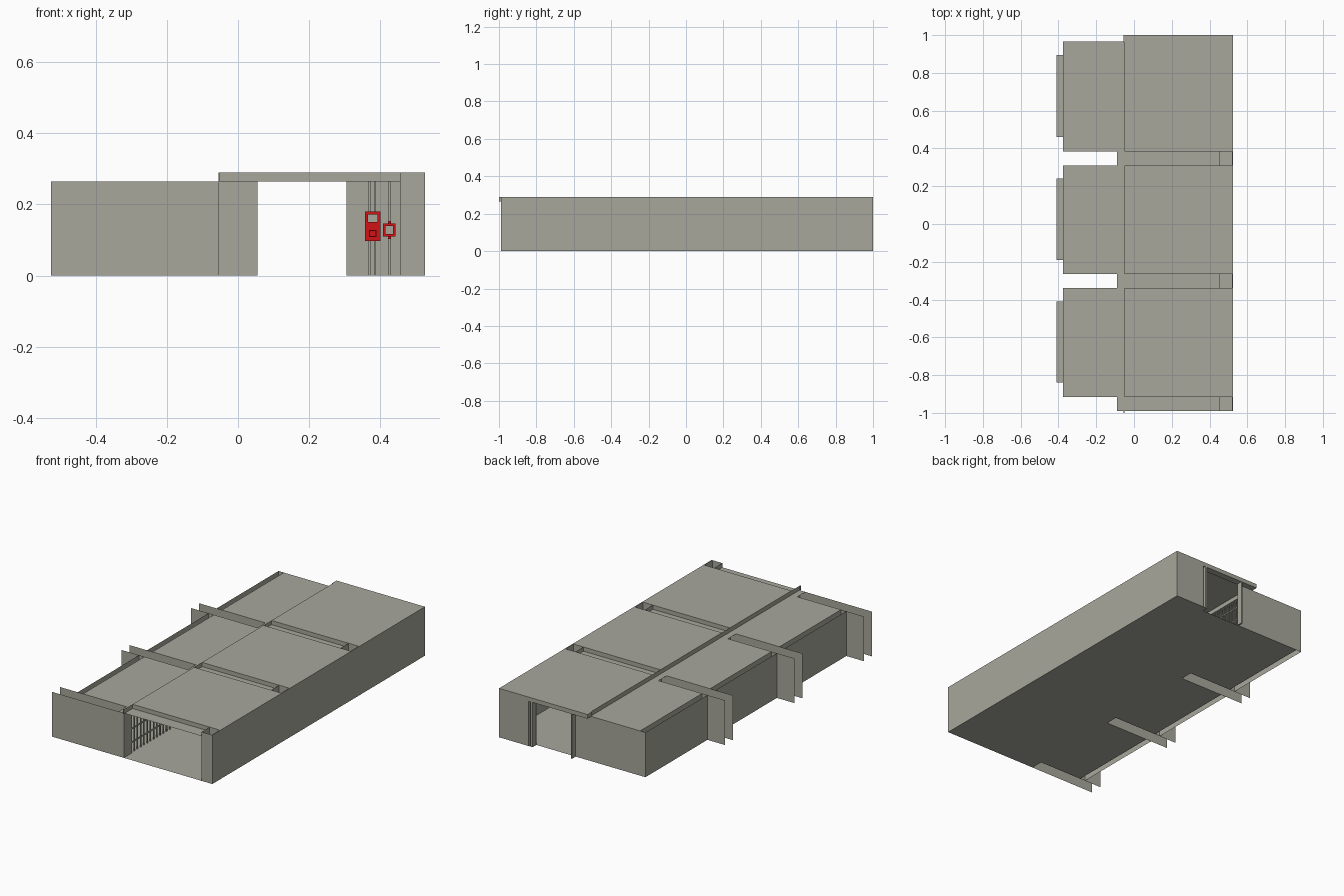
import bpy, bmesh, math

if "Cube" in bpy.data.objects:
    bpy.data.objects.remove(bpy.data.objects["Cube"])


def material(name, rgb):
    m = bpy.data.materials.new(name)
    m.diffuse_color = (*rgb, 1)
    m.use_nodes = True
    m.node_tree.nodes["Principled BSDF"].inputs["Base Color"].default_value = m.diffuse_color
    return m


GREY = material("warm grey", (0.39, 0.39, 0.335))
RED = material("signal red", (0.64, 0.006, 0.008))

# Heights, wall lines and bay rhythm
LOW, TOP = 0.265, 0.29
OUT, INN, HALL, RIGHT = -0.41, -0.375, -0.055, 0.525
GAPS = [(-0.99, -0.915), (-0.34, -0.265), (0.31, 0.385)]
BAYS = [(-0.915, -0.34), (-0.265, 0.31), (0.385, 0.965)]


def build(name, parts, mat=GREY):
    """Each part is (x0,x1,y0,y1,z0,z1); an axis with no extent gives a single sheet."""
    bm = bmesh.new()
    for p in parts:
        lo, hi = p[0::2], p[1::2]
        flat = [a for a in range(3) if abs(hi[a] - lo[a]) < 1e-6]
        if flat:
            a, b = [k for k in range(3) if k != flat[0]]
            verts = []
            for s, t in ((0, 0), (1, 0), (1, 1), (0, 1)):
                c = list(lo)
                c[a] = hi[a] if s else lo[a]
                c[b] = hi[b] if t else lo[b]
                verts.append(bm.verts.new(c))
            bm.faces.new(verts)
        else:
            vs = bmesh.ops.create_cube(bm, size=1)["verts"]
            for v in vs:
                for k in range(3):
                    v.co[k] = hi[k] if v.co[k] > 0 else lo[k]
    me = bpy.data.meshes.new(name)
    bm.to_mesh(me)
    bm.free()
    me.materials.append(mat)
    ob = bpy.data.objects.new(name, me)
    bpy.context.collection.objects.link(ob)
    return ob


# Floor, notched between the cells
build("floor", [(-0.09, RIGHT, -0.99, 0.965, 0, 0), (0.305, RIGHT, 0.965, 1, 0, 0)]
      + [(INN, -0.09, a, b, 0, 0) for a, b in BAYS])

# Long right wall, with the front closing strip
build("right_wall", [(0.52, RIGHT, -0.99, 1, 0, TOP)])

# Partition sheets running out past the cells
build("cell_partitions", [(-0.525, HALL, y, y, 0, LOW) for g in GAPS for y in g])

# Short hall walls between neighbouring cells
build("hall_piers", [(HALL, HALL, a, b, 0, LOW) for a, b in GAPS])

# Outer cell walls, and inner skin with a window recess
build("outer_walls", [(OUT, OUT, a, b, 0, LOW) for a, b in BAYS])
recess = []
W0, W1 = 0.07, 0.21
for a, b in BAYS:
    c, d = a + 0.075, b - 0.07
    recess += [(INN, INN, a, c, 0, LOW), (INN, INN, d, b, 0, LOW),
               (INN, INN, c, d, 0, W0), (INN, INN, c, d, W1, LOW),
               (OUT, INN, c, d, W0, W0), (OUT, INN, c, d, W1, W1),
               (OUT, INN, c, c, W0, W1), (OUT, INN, d, d, W0, W1)]
build("window_recesses", recess)

# Low cell roofs
build("cell_roofs", [(INN, -0.05, a, b, LOW, LOW) for a, b in BAYS])

# Raised hall roof with its side and end drops
roof = []
for a, b in BAYS:
    roof += [(-0.05, 0.52, a, b, TOP, TOP), (-0.05, -0.05, a, b, LOW, TOP),
             (-0.05, 0.455, a, a, LOW, TOP), (-0.05, 0.455, b, b, LOW, TOP)]
build("hall_roof", roof)

# Low ceiling strips between roof bays
build("ceiling_strips", [(-0.09, 0.455, a, b, LOW, LOW) for a, b in GAPS]
      + [(-0.05, -0.05, a, b, LOW, TOP) for a, b in GAPS]
      + [(HALL, -0.05, -1, -0.99, LOW, TOP)])

# Hollow square columns along the right wall
cols = []
for a, b in GAPS:
    cols += [(0.455, 0.455, a, b, 0, TOP), (0.455, RIGHT, a, a, 0, TOP),
             (0.455, RIGHT, b, b, 0, TOP)]
build("hollow_columns", cols)

# Back end: walls either side of the opening, jambs, header
build("back_wall_left", [(OUT, 0.055, 0.965, 0.965, 0, LOW)])
build("back_wall_right", [(0.345, RIGHT, 1, 1, 0, TOP), (0.305, 0.455, 0.965, 0.965, 0, LOW)])
build("door_jambs", [(0.305, 0.319, 0.967, 1, 0, LOW), (0.331, 0.345, 0.967, 1, 0, LOW),
                     (0.047, 0.055, 0.965, 1, 0, LOW)])
build("back_header", [(HALL, 0.455, 0.96, 1, LOW, TOP), (0.455, RIGHT, 0.955, 1, LOW, TOP)])

# Barred cell fronts
bars = []
for a, b in BAYS:
    n = round((b - a) / 0.03)
    for i in range(1, n):
        y = a + (b - a) * i / n
        bars.append((-0.064, -0.058, y - 0.003, y + 0.003, 0, LOW))
    for z in (0.06, 0.14, 0.22):
        bars.append((-0.063, -0.059, a, b, z - 0.004, z + 0.004))
build("cell_bars", bars)

# Flat ceiling ducts in the hall
build("ceiling_ducts", [(0.105, 0.255, -0.90, -0.36, 0.267, 0.273),
                        (0.165, 0.305, -0.90, -0.36, 0.275, 0.281)])

# Service pipes on the end wall
build("pipes", [(x - 0.003, x + 0.003, 0.95, 0.956, 0, LOW) for x in (0.37, 0.385, 0.425)])


def frame(x0, x1, z0, z1, t, y0, y1):
    return [(x0, x0 + t, y0, y1, z0, z1), (x1 - t, x1, y0, y1, z0, z1),
            (x0 + t, x1 - t, y0, y1, z0, z0 + t), (x0 + t, x1 - t, y0, y1, z1 - t, z1)]


# Red alarm boxes with grey insets
build("alarm_boxes", frame(0.357, 0.4, 0.143, 0.18, 0.008, 0.925, 0.95)
      + [(0.357, 0.4, 0.925, 0.95, 0.097, 0.143)]
      + frame(0.368, 0.389, 0.108, 0.128, 0.003, 0.919, 0.925)
      + frame(0.408, 0.443, 0.11, 0.146, 0.007, 0.925, 0.95)
      + [(0.421, 0.43, 0.93, 0.95, 0.146, 0.153), (0.421, 0.43, 0.93, 0.95, 0.103, 0.11)], RED)
build("alarm_insets", [(0.365, 0.392, 0.935, 0.95, 0.151, 0.172),
                       (0.415, 0.436, 0.93, 0.95, 0.117, 0.139)])
